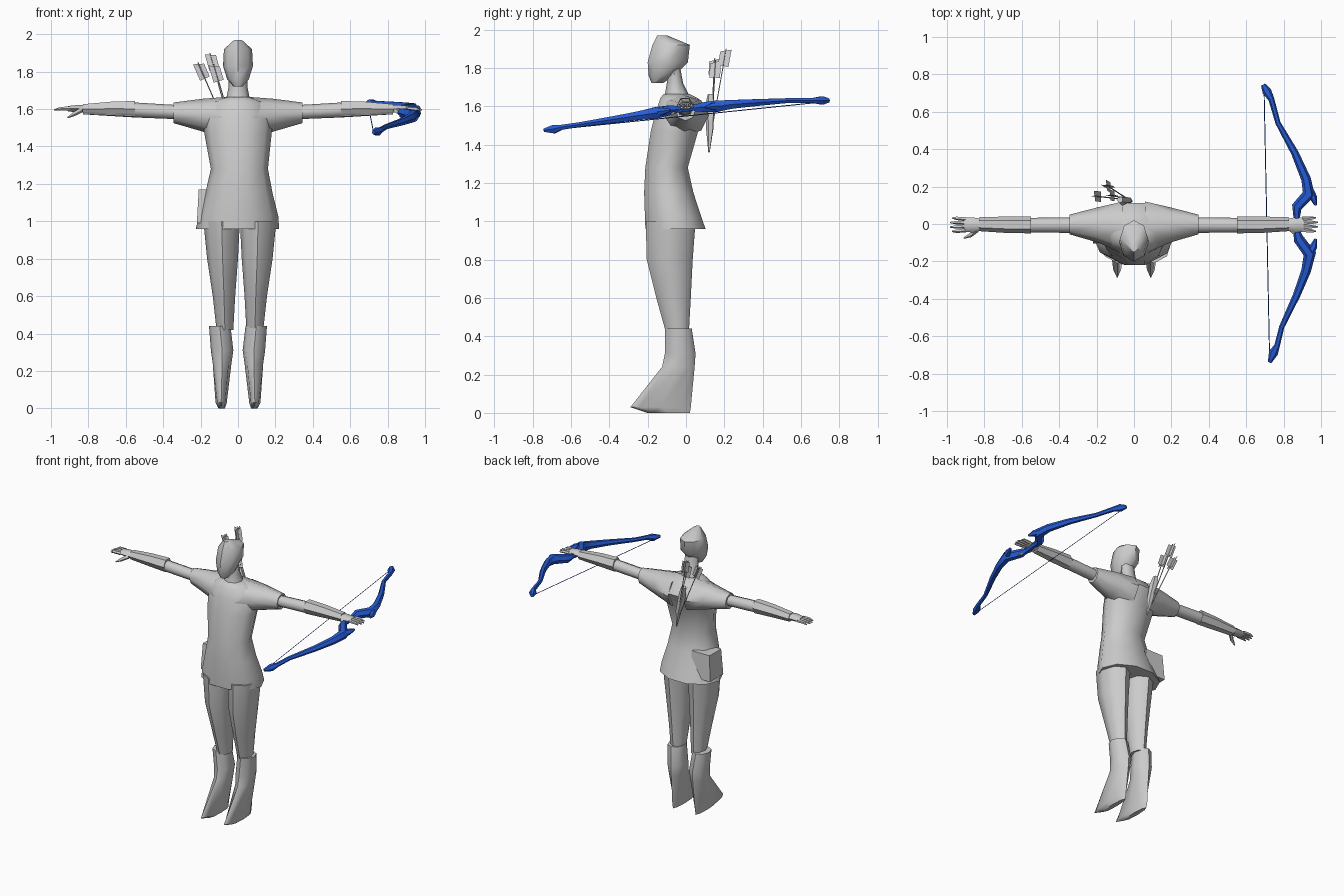
import bpy, bmesh, math
from mathutils import Vector

old = bpy.data.objects.get("Cube")
if old:
    bpy.data.objects.remove(old, do_unlink=True)


def material(name, rgb):
    m = bpy.data.materials.new(name)
    m.use_nodes = True
    m.diffuse_color = (*rgb, 1)
    m.node_tree.nodes["Principled BSDF"].inputs["Base Color"].default_value = (*rgb, 1)
    return m


GREY = material("pale grey", (.6, .6, .6))
BLUE = material("bow blue", (.02, .11, .7))


def finish(name, bm, mat, angle=50):
    bmesh.ops.recalc_face_normals(bm, faces=bm.faces)
    mesh = bpy.data.meshes.new(name)
    bm.to_mesh(mesh)
    bm.free()
    mesh.materials.append(mat)
    ob = bpy.data.objects.new(name, mesh)
    bpy.context.collection.objects.link(ob)
    bpy.ops.object.select_all(action='DESELECT')
    ob.select_set(True)
    bpy.context.view_layer.objects.active = ob
    bpy.ops.object.shade_smooth_by_angle(angle=math.radians(angle))
    return ob


def skin(name, rings, mat):
    """Closed skin over a row of rings with equal point counts."""
    bm = bmesh.new()
    rows = [[bm.verts.new(p) for p in ring] for ring in rings]
    n = len(rows[0])
    for a, b in zip(rows, rows[1:]):
        for i in range(n):
            j = (i + 1) % n
            bm.faces.new((a[i], a[j], b[j], b[i]))
    bm.faces.new(rows[0])
    bm.faces.new(rows[-1])
    return finish(name, bm, mat)


def loft(name, sections, axis='z', sides=8, side=1, mid=0, mat=GREY):
    """Sections: position on the axis, then low/high bounds on the other two axes."""
    rings = []
    for t, a, b, c, d in sections:
        ring = []
        for i in range(sides):
            w = math.tau * i / sides
            u = (a + b) / 2 + (b - a) / 2 * math.cos(w)
            v = (c + d) / 2 + (d - c) / 2 * math.sin(w)
            p = (u, v, t) if axis == 'z' else (t, u, v)
            ring.append((mid + side * p[0], p[1], p[2]))
        rings.append(ring)
    return skin(name, rings, mat)


def tube(name, path, sides=6, mat=GREY):
    """Path of x, y, z, radius."""
    pts = [Vector(p[:3]) for p in path]
    rings = []
    for i, p in enumerate(pts):
        d = pts[min(i + 1, len(pts) - 1)] - pts[max(i - 1, 0)]
        q = d.to_track_quat('Z', 'Y')
        r = path[i][3]
        rings.append([p + q @ Vector((r * math.cos(math.tau * k / sides),
                                      r * math.sin(math.tau * k / sides), 0))
                      for k in range(sides)])
    return skin(name, rings, mat)


# Head and neck
loft("head", [(1.72, -.025, .025, -.18, -.12), (1.76, -.058, .058, -.195, -.06),
              (1.83, -.08, .08, -.2, .01), (1.92, -.075, .075, -.175, .02),
              (1.97, -.02, .02, -.15, -.1)])
loft("neck", [(1.6, -.09, .09, -.13, .05), (1.66, -.062, .062, -.11, .015),
              (1.72, -.05, .05, -.1, -.015), (1.8, -.05, .05, -.1, -.03)])

# Tunic with flared hem
loft("tunic", [(.96, -.225, .22, -.22, .11), (1.03, -.21, .215, -.222, .085),
               (1.15, -.175, .185, -.225, .045), (1.28, -.145, .16, -.218, .015),
               (1.47, -.18, .18, -.19, .07), (1.57, -.19, .19, -.165, .12),
               (1.64, -.14, .14, -.14, .07), (1.665, -.06, .06, -.12, .02)], sides=10)

# Belt pouch on the right hip
bm = bmesh.new()
bmesh.ops.create_cube(bm, size=1)
for v in bm.verts:
    flare = .02 if v.co.z < 0 else 0
    v.co = (-.14 + v.co.x * (.14 + flare), -.03 + v.co.y * (.13 + flare), 1.08 + v.co.z * .18)
finish("hip_pouch", bm, GREY, 30)

for side, label in ((1, "left"), (-1, "right")):
    # Sleeve, arm and cuff
    loft(label + "_sleeve", [(.06, -.16, .12, 1.44, 1.665), (.19, -.1, .09, 1.48, 1.655),
                             (.345, -.055, .05, 1.525, 1.635)], 'x', side=side)
    loft(label + "_arm", [(.3, -.048, .036, 1.545, 1.62), (.55, -.045, .033, 1.555, 1.635),
                          (.83, -.035, .025, 1.572, 1.625)], 'x', side=side)
    loft(label + "_cuff", [(.55, -.05, .04, 1.552, 1.65), (.68, -.048, .04, 1.56, 1.645),
                           (.83, -.038, .036, 1.568, 1.63)], 'x', sides=6, side=side)
    # Hand with fingers and thumb
    loft(label + "_palm", [(.8, -.03, .025, 1.578, 1.622), (.86, -.045, .035, 1.58, 1.625),
                           (.91, -.042, .035, 1.585, 1.618)], 'x', sides=6, side=side)
    for i in range(4):
        y = .027 - .02 * i
        tip = .99 - .012 * abs(i - 1.5)
        tube(f"{label}_finger_{i + 1}", [(side * .9, y, 1.602, .012), (side * .95, y * 1.15, 1.602, .01),
                                         (side * tip, y * 1.2, 1.595, .004)], 5)
    tube(label + "_thumb", [(side * .84, -.03, 1.595, .015), (side * .875, -.06, 1.575, .012),
                            (side * .91, -.075, 1.555, .004)], 5)
    # Trouser leg
    loft(label + "_leg", [(.42, .035, .125, -.105, .015), (.6, .025, .145, -.155, .025),
                          (.8, .01, .175, -.205, .035), (1.0, 0, .195, -.21, .05)],
         side=side, mid=.01)
    # Boot with pointed toe
    loft(label + "_boot", [(0, .07, .105, -.2, .02), (.03, .06, .12, -.29, .025),
                           (.24, .035, .135, -.125, .045), (.31, .025, .145, -.11, .05),
                           (.44, .04, .155, -.11, .03)], side=side)

# Bow limbs, grip and hooked spurs
tube("bow_back_limb", [(.69, .745, 1.63, .012), (.71, .71, 1.63, .025), (.735, .665, 1.63, .016),
                       (.77, .54, 1.63, .014), (.86, .38, 1.62, .02), (.92, .24, 1.61, .026),
                       (.935, .16, 1.6, .034), (.87, .09, 1.595, .028), (.87, .04, 1.59, .018)], mat=BLUE)
tube("bow_front_limb", [(.725, -.74, 1.475, .01), (.745, -.69, 1.48, .025), (.765, -.65, 1.49, .015),
                        (.79, -.55, 1.505, .014), (.87, -.38, 1.53, .02), (.92, -.25, 1.55, .026),
                        (.94, -.16, 1.565, .034), (.88, -.08, 1.58, .028), (.87, -.04, 1.585, .018)], mat=BLUE)
tube("bow_grip", [(.87, .06, 1.595, .018), (.87, -.06, 1.58, .018)], mat=BLUE)
tube("bow_back_spur", [(.93, .19, 1.6, .026), (.96, .14, 1.6, .02), (.972, .1, 1.595, .007)], mat=BLUE)
tube("bow_front_spur", [(.93, -.17, 1.565, .026), (.96, -.12, 1.575, .02), (.972, -.08, 1.58, .007)], mat=BLUE)
tube("bow_string", [(.695, .74, 1.625, .0025), (.725, -.72, 1.475, .0025)], 4, BLUE)

# Narrow quiver behind the shoulders
tube("quiver", [(-.01, .12, 1.36, .004), (-.03, .125, 1.48, .02),
                (-.06, .125, 1.6, .026), (-.075, .13, 1.66, .018)], 5)

# Arrows with crossed vanes
for i, head in enumerate([(-.215, .15, 1.85), (-.15, .21, 1.9), (-.13, .155, 1.84)]):
    top, base = Vector(head), Vector((-.04 + .012 * i, .13, 1.45))
    axis = (top - base).normalized()
    tube(f"arrow_shaft_{i + 1}", [(*base, .003), (*top, .003)], 4)
    bm = bmesh.new()
    for k in range(2):
        across = axis.cross(Vector((k, 1 - k, 0))).normalized() * .028
        low, high = top - axis * .095, top - axis * .02
        bm.faces.new([bm.verts.new(p) for p in
                      (low - across, low + across, high + across + axis * .02, high - across)])
    finish(f"arrow_vanes_{i + 1}", bm, GREY)
